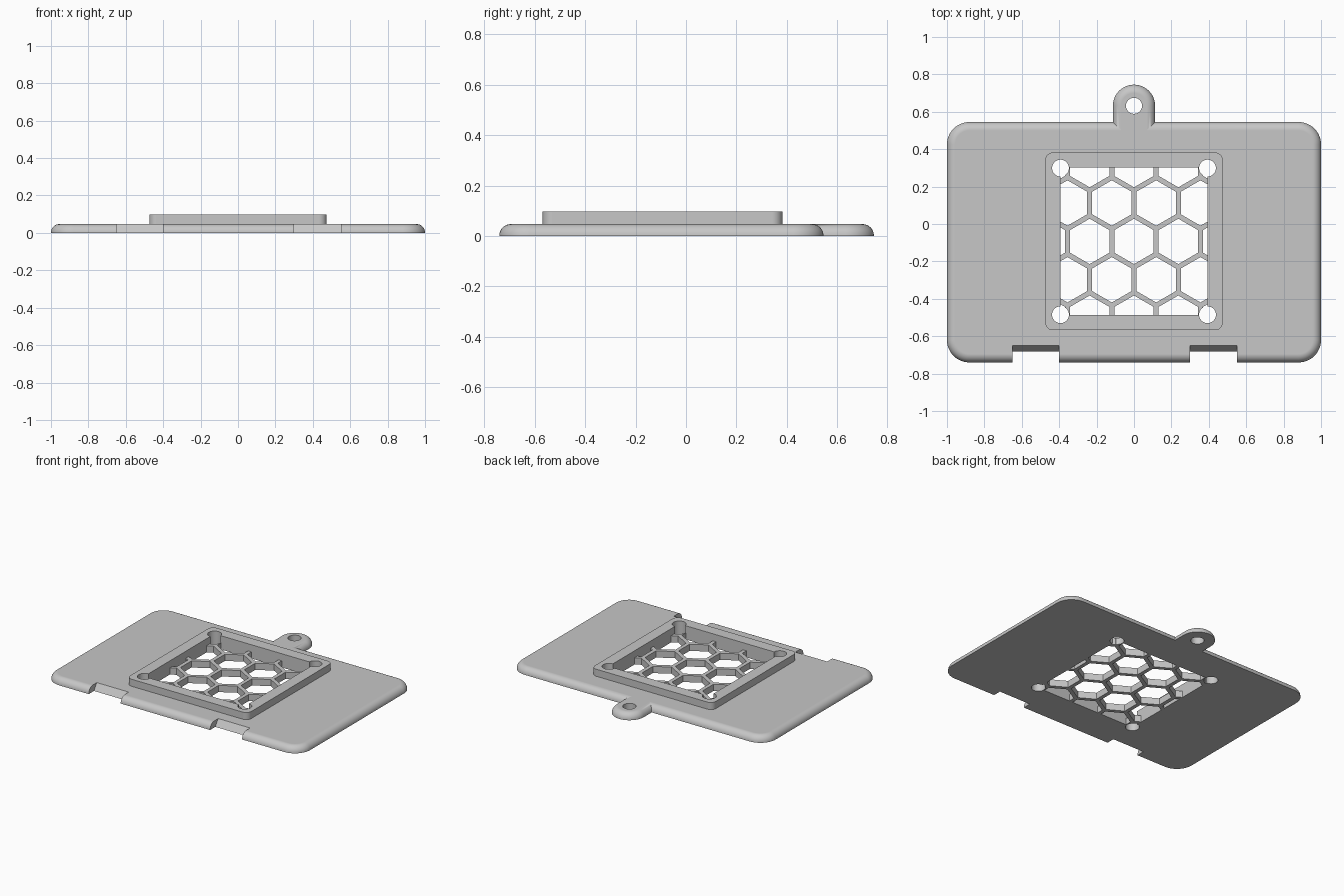
import bpy, bmesh
from math import sin, cos, pi, sqrt, radians

if "Cube" in bpy.data.objects:
    bpy.data.objects.remove(bpy.data.objects["Cube"], do_unlink=True)

THICK = 0.047       # plate thickness
TOP = 0.097         # top of the raised frame
CY = -0.093         # centre of the vent in y
VENT = 0.394        # half width of the vent opening

grey = bpy.data.materials.new("light grey plastic")
grey.use_nodes = True
grey.diffuse_color = (0.57, 0.57, 0.57, 1)
grey.node_tree.nodes["Principled BSDF"].inputs["Base Color"].default_value = grey.diffuse_color


def make_object(name, bm):
    bmesh.ops.recalc_face_normals(bm, faces=bm.faces)
    mesh = bpy.data.meshes.new(name)
    bm.to_mesh(mesh)
    bm.free()
    mesh.materials.append(grey)
    obj = bpy.data.objects.new(name, mesh)
    bpy.context.collection.objects.link(obj)
    return obj


def loft(bm, rings):
    """Skin a stack of equal point rings and cap both ends."""
    loops = [[bm.verts.new(p) for p in ring] for ring in rings]
    n = len(loops[0])
    for a, b in zip(loops, loops[1:]):
        for i in range(n):
            j = (i + 1) % n
            bm.faces.new((a[i], a[j], b[j], b[i]))
    bm.faces.new(loops[0][::-1])
    bm.faces.new(loops[-1])


def rounded_ring(x, y0, y1, r, inset, z, steps=12):
    """Outline of a rounded rectangle from -x to x and y0 to y1."""
    cx, points = x - r, []
    corners = [(cx, y1 - r), (-cx, y1 - r), (-cx, y0 + r), (cx, y0 + r)]
    for k, (px, py) in enumerate(corners):
        for s in range(steps + 1):
            a = (k + s / steps) * pi / 2
            points.append((px + (r - inset) * cos(a), py + (r - inset) * sin(a), z))
    return points


def slab(name, x, y0, y1, r, z0, z1, fillet=0):
    """Rounded slab, with an optional quarter-round top edge."""
    rings = [rounded_ring(x, y0, y1, r, 0, z0)]
    steps = 8 if fillet else 0
    for s in range(steps + 1):
        a = s / steps * pi / 2 if steps else pi / 2
        inset = fillet * (1 - cos(a))
        rings.append(rounded_ring(x, y0, y1, r, inset, z1 - fillet * (1 - sin(a))))
    bm = bmesh.new()
    loft(bm, rings)
    return make_object(name, bm)


def prisms(name, centres, radius, sides, z0=-0.2, z1=0.3):
    """Upright prisms; six-sided ones point along y."""
    bm = bmesh.new()
    for cx, cy in centres:
        ring = [(cx + radius * sin(2 * pi * i / sides), cy + radius * cos(2 * pi * i / sides))
                for i in range(sides)]
        loft(bm, [[(x, y, z) for x, y in ring] for z in (z0, z1)])
    return make_object(name, bm)


def box(name, x0, x1, y0, y1, z0, z1):
    bm = bmesh.new()
    base = [(x0, y0), (x1, y0), (x1, y1), (x0, y1)]
    loft(bm, [[(x, y, z) for x, y in base] for z in (z0, z1)])
    return make_object(name, bm)


def combine(target, tool, operation, keep=False):
    mod = target.modifiers.new("combine", 'BOOLEAN')
    mod.operation, mod.solver, mod.object = operation, 'EXACT', tool
    graph = bpy.context.evaluated_depsgraph_get()
    mesh = bpy.data.meshes.new_from_object(target.evaluated_get(graph))
    target.modifiers.clear()
    target.data = mesh
    if not keep:
        bpy.data.objects.remove(tool, do_unlink=True)


# Base plate with hanging tab and raised frame
plate = slab("cover_plate", 1.0, -0.74, 0.545, 0.12, 0, THICK, fillet=0.045)
tab = slab("hanging_tab", 0.113, 0.40, 0.745, 0.113, 0, THICK, fillet=0.045)
combine(plate, tab, 'UNION')
frame = slab("vent_frame", 0.474, CY - 0.475, CY + 0.475, 0.04, 0.02, TOP)
combine(plate, frame, 'UNION')

# Vent opening, tab hole and screw holes
combine(plate, box("vent_cutter", -VENT, VENT, CY - VENT, CY + VENT, -0.2, 0.3), 'DIFFERENCE')
combine(plate, prisms("tab_hole_cutter", [(0, 0.632)], 0.043, 40), 'DIFFERENCE')
corners = [(sx * 0.393, CY + sy * 0.392) for sx in (-1, 1) for sy in (-1, 1)]
screws = prisms("screw_hole_cutter", corners, 0.045, 40)
combine(plate, screws, 'DIFFERENCE', keep=True)

# Hinge notches with a sloping back wall
for x0, x1 in ((-0.65, -0.40), (0.30, 0.55)):
    profile = [(-0.9, -0.047), (-0.714, -0.047), (-0.616, 0.097), (-0.9, 0.097)]
    bm = bmesh.new()
    loft(bm, [[(x, y, z) for y, z in profile] for x in (x0, x1)])
    combine(plate, make_object("notch_cutter", bm), 'DIFFERENCE')

# Honeycomb grille inside the opening
PITCH, WALL = 0.237, 0.027
cells = []
for row in range(-3, 4):
    shift = 0.5 if row % 2 else 0
    for col in range(-3, 3 if shift else 4):
        cells.append(((col + shift) * PITCH, CY + row * PITCH * sqrt(3) / 2))
grille = box("honeycomb_grille", -VENT, VENT, CY - VENT, CY + VENT, 0, THICK)
combine(grille, prisms("cell_cutter", cells, (PITCH - WALL) / sqrt(3), 6), 'DIFFERENCE')
combine(grille, screws, 'DIFFERENCE')

# One material each, smooth rounded edges, crisp corners
for obj in (plate, grille):
    obj.data.materials.clear()
    obj.data.materials.append(grey)
    for face in obj.data.polygons:
        face.material_index = 0
bpy.ops.object.select_all(action='DESELECT')
plate.select_set(True)
bpy.context.view_layer.objects.active = plate
bpy.ops.object.shade_smooth_by_angle(angle=radians(30))
weighted = plate.modifiers.new("weighted normals", 'WEIGHTED_NORMAL')
weighted.keep_sharp = True
